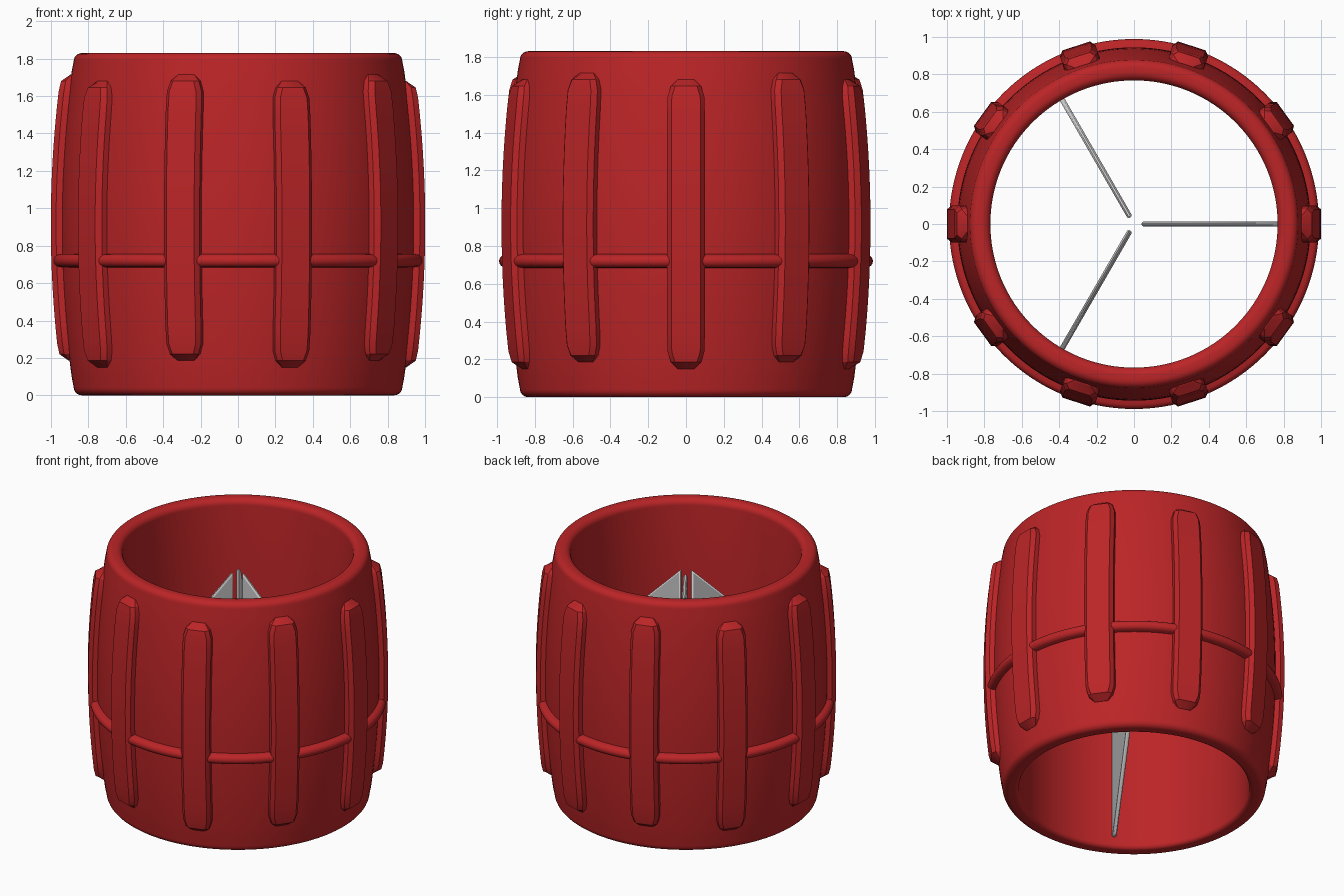
import bpy, bmesh
from math import pi, sin, cos, radians

if "Cube" in bpy.data.objects:
    bpy.data.objects.remove(bpy.data.objects["Cube"])

H = 1.83
red = bpy.data.materials.new("red_plastic")
red.diffuse_color = (0.5, 0.018, 0.02, 1)
red.use_nodes = True
red.node_tree.nodes["Principled BSDF"].inputs["Base Color"].default_value = red.diffuse_color


def outer_r(z):
    # barrel-shaped outer wall
    return 0.945 - 0.07 * ((z - H / 2) / (H / 2)) ** 2


def finish(name, bm, mat=None, angle=35):
    bmesh.ops.recalc_face_normals(bm, faces=bm.faces)
    me = bpy.data.meshes.new(name)
    bm.to_mesh(me)
    bm.free()
    ob = bpy.data.objects.new(name, me)
    bpy.context.collection.objects.link(ob)
    if mat:
        me.materials.append(mat)
    bpy.ops.object.select_all(action='DESELECT')
    ob.select_set(True)
    bpy.context.view_layer.objects.active = ob
    bpy.ops.object.shade_smooth_by_angle(angle=radians(angle))
    return ob


def lathe(name, profile, mat, n=128):
    # revolve a closed (r, z) profile around z
    bm = bmesh.new()
    rings = [[bm.verts.new((r * cos(2 * pi * i / n), r * sin(2 * pi * i / n), z))
              for r, z in profile] for i in range(n)]
    m = len(profile)
    for i in range(n):
        a, b = rings[i], rings[(i + 1) % n]
        for j in range(m):
            k = (j + 1) % m
            bm.faces.new((a[j], b[j], b[k], a[k]))
    return finish(name, bm, mat)


def arc(cr, cz, rad, a0, a1, n=6):
    return [(cr + rad * cos(radians(a0 + (a1 - a0) * i / n)),
             cz + rad * sin(radians(a0 + (a1 - a0) * i / n))) for i in range(n + 1)]


# hollow barrel body with rounded rims
f = 0.045
profile = arc(0.879 - f, f, f, -90, 0)
profile += [(outer_r(0.1 + (H - 0.2) * i / 20), 0.1 + (H - 0.2) * i / 20) for i in range(21)]
profile += arc(0.879 - f, H - f, f, 0, 90)
profile += arc(0.768 + f, H - f, f, 90, 180)
profile += arc(0.768 + 0.03, 0.03, 0.03, 180, 270)
lathe("barrel_body", profile, red)

# raised band around the lower half
lathe("grip_band", [(0.92, 0.68)] + arc(0.955, 0.72, 0.034, -75, 75, 8) + [(0.92, 0.76)], red)


def grip_rib(angle, z0, z1):
    bm = bmesh.new()
    # (z, half width, height above the wall): tapered, chamfered ends
    ends = [(0.0, 0.045, 0.004), (0.035, 0.08, 0.05), (0.09, 0.097, 0.056)]
    st = [(z0 + d, w, h) for d, w, h in ends]
    st += [(z0 + 0.09 + (z1 - z0 - 0.18) * i / 14, 0.1, 0.056) for i in range(1, 14)]
    st += [(z1 - d, w, h) for d, w, h in reversed(ends)]
    rows = []
    for z, w, h in st:
        r = outer_r(z)
        sec = [(-w, r - 0.05), (-w, r + h * 0.5), (-w + 0.022, r + h),
               (w - 0.022, r + h), (w, r + h * 0.5), (w, r - 0.05)]
        rows.append([bm.verts.new((x * cos(angle) - y * sin(angle),
                                   x * sin(angle) + y * cos(angle), z)) for y, x in sec])
    for a, b in zip(rows, rows[1:]):
        for j in range(6):
            k = (j + 1) % 6
            bm.faces.new((a[j], a[k], b[k], b[j]))
    bm.faces.new(rows[0])
    bm.faces.new(rows[-1])
    return finish("grip_rib", bm, red, 25)


# ten ribs, alternately set slightly higher
for k in range(10):
    lift = 0.035 * (k % 2)
    grip_rib(2 * pi * k / 10, 0.15 + lift, 1.68 + lift)

# three chevron cutting blades: inner cone edge on top, outer cone edge below
for k in range(3):
    t, a = 0.014, 2 * pi * k / 3
    outline = [(0.04, 1.66), (0.04, 0.76), (0.73, 0.08), (0.79, 0.08), (0.79, 0.93)]
    bm = bmesh.new()
    sides = [[bm.verts.new((r * cos(a) - s * sin(a), r * sin(a) + s * cos(a), z))
              for r, z in outline] for s in (-t, t)]
    bm.faces.new(sides[0])
    bm.faces.new(sides[1])
    for j in range(5):
        i = (j + 1) % 5
        bm.faces.new((sides[0][j], sides[0][i], sides[1][i], sides[1][j]))
    blade = finish("cutting_blade", bm)
    bev = blade.modifiers.new("edge", 'BEVEL')
    bev.width = 0.009
    bev.segments = 1
